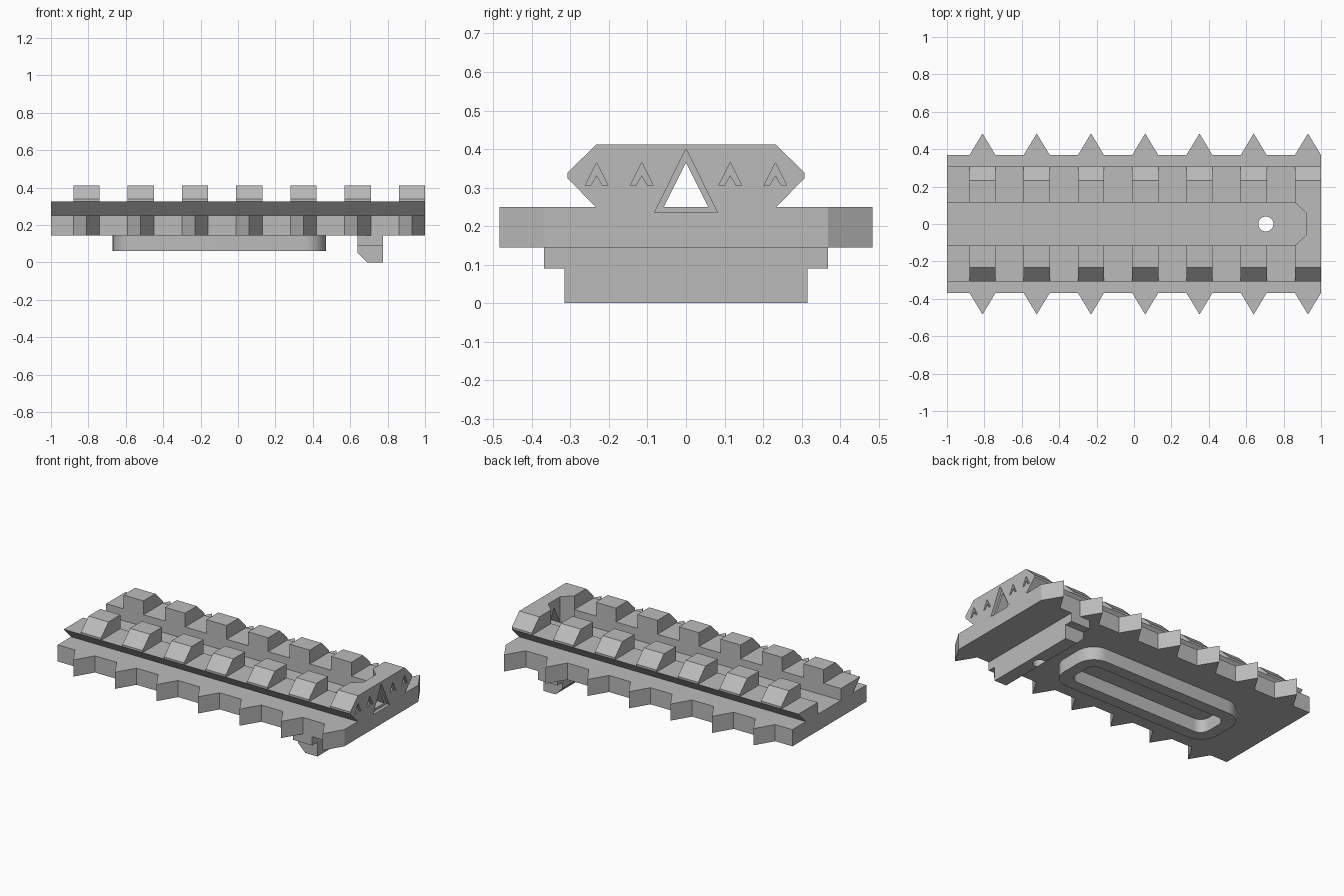
import bpy, bmesh, math
from mathutils import Vector

if "Cube" in bpy.data.objects:
    bpy.data.objects.remove(bpy.data.objects["Cube"], do_unlink=True)

grey = bpy.data.materials.new("plain_grey")
grey.use_nodes = True
colour = (0.5, 0.5, 0.5, 1)
grey.diffuse_color = colour
grey.node_tree.nodes["Principled BSDF"].inputs["Base Color"].default_value = colour

AXES = {"x": lambda a, b, d: (d, a, b),
        "y": lambda a, b, d: (a, d, b),
        "z": lambda a, b, d: (a, b, d)}


def prism(name, outline, axis, start, end):
    """Extrude a flat outline along an axis from start to end."""
    bm = bmesh.new()
    place = AXES[axis]
    face = bm.faces.new([bm.verts.new(place(a, b, start)) for a, b in outline])
    grown = bmesh.ops.extrude_face_region(bm, geom=[face])["geom"]
    shift = Vector(place(0, 0, end - start))
    bmesh.ops.translate(bm, vec=shift, verts=[v for v in grown if isinstance(v, bmesh.types.BMVert)])
    bmesh.ops.recalc_face_normals(bm, faces=bm.faces)
    mesh = bpy.data.meshes.new(name)
    bm.to_mesh(mesh)
    bm.free()
    mesh.materials.append(grey)
    obj = bpy.data.objects.new(name, mesh)
    bpy.context.collection.objects.link(obj)
    return obj


def cut(target, cutter):
    """Subtract the cutter and bake the result."""
    mod = target.modifiers.new("cut", "BOOLEAN")
    mod.operation, mod.solver, mod.object = "DIFFERENCE", "EXACT", cutter
    bpy.context.view_layer.objects.active = target
    bpy.ops.object.modifier_apply(modifier=mod.name)


def discard(*objs):
    for obj in objs:
        bpy.data.objects.remove(obj, do_unlink=True)


def smooth(obj):
    bpy.ops.object.select_all(action="DESELECT")
    obj.select_set(True)
    bpy.context.view_layer.objects.active = obj
    bpy.ops.object.shade_smooth_by_angle(angle=math.radians(30))


def rounded_rect(cx, hx, hy, r, steps=10):
    pts = []
    for quarter, (sx, sy) in enumerate([(1, 1), (-1, 1), (-1, -1), (1, -1)]):
        for i in range(steps + 1):
            a = (quarter + i / steps) * math.pi / 2
            pts.append((cx + sx * (hx - r) + r * math.cos(a), sy * (hy - r) + r * math.sin(a)))
    return pts


def circle(cx, r, n=32):
    return [(cx + r * math.cos(2 * math.pi * i / n), r * math.sin(2 * math.pi * i / n)) for i in range(n)]


HALF, EDGE, TIP = 0.07, 0.368, 0.484
BOTTOM, DECK, VALLEY, TOP = 0.145, 0.25, 0.325, 0.412
STOP = 0.86
centres = [-0.81 + 0.29 * i for i in range(7)]

# Base plate with a row of pointed teeth along both long edges
front_edge = [(-1, -EDGE)]
for c in centres:
    front_edge += [(c - HALF, -EDGE), (c, -TIP), (c + HALF, -EDGE)]
front_edge[-1] = (1, -EDGE)
back_edge = [(x, -y) for x, y in reversed(front_edge)]
base = prism("base_plate", front_edge + back_edge, "z", BOTTOM, DECK)

# Cross lug under the plate, stepped in at both ends, chamfered on one edge
lug_upper = prism("lug_upper", [(0.64, 0.09), (0.775, 0.09), (0.775, BOTTOM), (0.64, BOTTOM)],
                  "y", -EDGE, EDGE)
lug_lower = prism("lug_lower", [(0.69, 0), (0.775, 0), (0.775, 0.09), (0.64, 0.09), (0.64, 0.05)],
                  "y", -0.315, 0.315)

# Screw hole through plate and lug
drill = prism("drill", circle(0.705, 0.04), "z", -0.1, 0.5)
for part in (base, lug_upper, lug_lower):
    cut(part, drill)
discard(drill)

# Raised rounded ring under the plate
ring = prism("underside_ring", rounded_rect(-0.1, 0.57, 0.18, 0.115), "z", 0.06, BOTTOM)
slot = prism("slot", rounded_rect(-0.1, 0.495, 0.105, 0.06), "z", 0, BOTTOM + 0.1)
cut(ring, slot)
discard(slot)

# Two undercut rails with cross teeth
for side, label in ((-1, "front"), (1, "back")):
    rail = [(0.115, DECK), (0.235, DECK), (0.308, VALLEY), (0.115, VALLEY)]
    tooth = [(0.115, VALLEY), (0.308, VALLEY), (0.308, 0.338), (0.233, TOP), (0.115, TOP)]
    prism(label + "_rail", [(side * y, z) for y, z in rail], "x", -1, STOP)
    for i, c in enumerate(centres[:-1]):
        prism(f"{label}_rail_tooth_{i + 1}", [(side * y, z) for y, z in tooth], "x", c - HALF, c + HALF)

# End stop closing the channel, with a chamfered pocket
half = [(0.235, DECK), (0.308, VALLEY), (0.308, 0.338), (0.233, TOP)]
stop = prism("end_stop", half + [(-y, z) for y, z in reversed(half)], "x", STOP, 1)
pocket = prism("pocket", [(0.8, -0.115), (STOP, -0.115), (0.92, -0.06),
                          (0.92, 0.06), (STOP, 0.115), (0.8, 0.115)], "z", 0.2, 0.5)
cut(stop, pocket)

# Engraved triangular frame around a triangular opening
frame = prism("frame", [(-0.082, 0.235), (0.082, 0.235), (0, 0.4)], "x", 0.98, 1.1)
opening = prism("opening", [(-0.058, DECK), (0.058, DECK), (0, 0.365)], "x", 0.8, 1.1)
opening.location.z = -0.0005
cut(stop, frame)
cut(base, frame)
cut(stop, opening)
discard(pocket, frame, opening)

# Engraved chevrons on either side of the frame
for y in (-0.232, -0.115, 0.115, 0.232):
    chevron = prism("chevron", [(y - 0.03, 0.305), (y - 0.016, 0.305), (y, 0.332),
                                (y + 0.016, 0.305), (y + 0.03, 0.305), (y, 0.365)], "x", 0.98, 1.1)
    cut(stop, chevron)
    discard(chevron)

for part in (ring, base, lug_upper, lug_lower):
    smooth(part)
